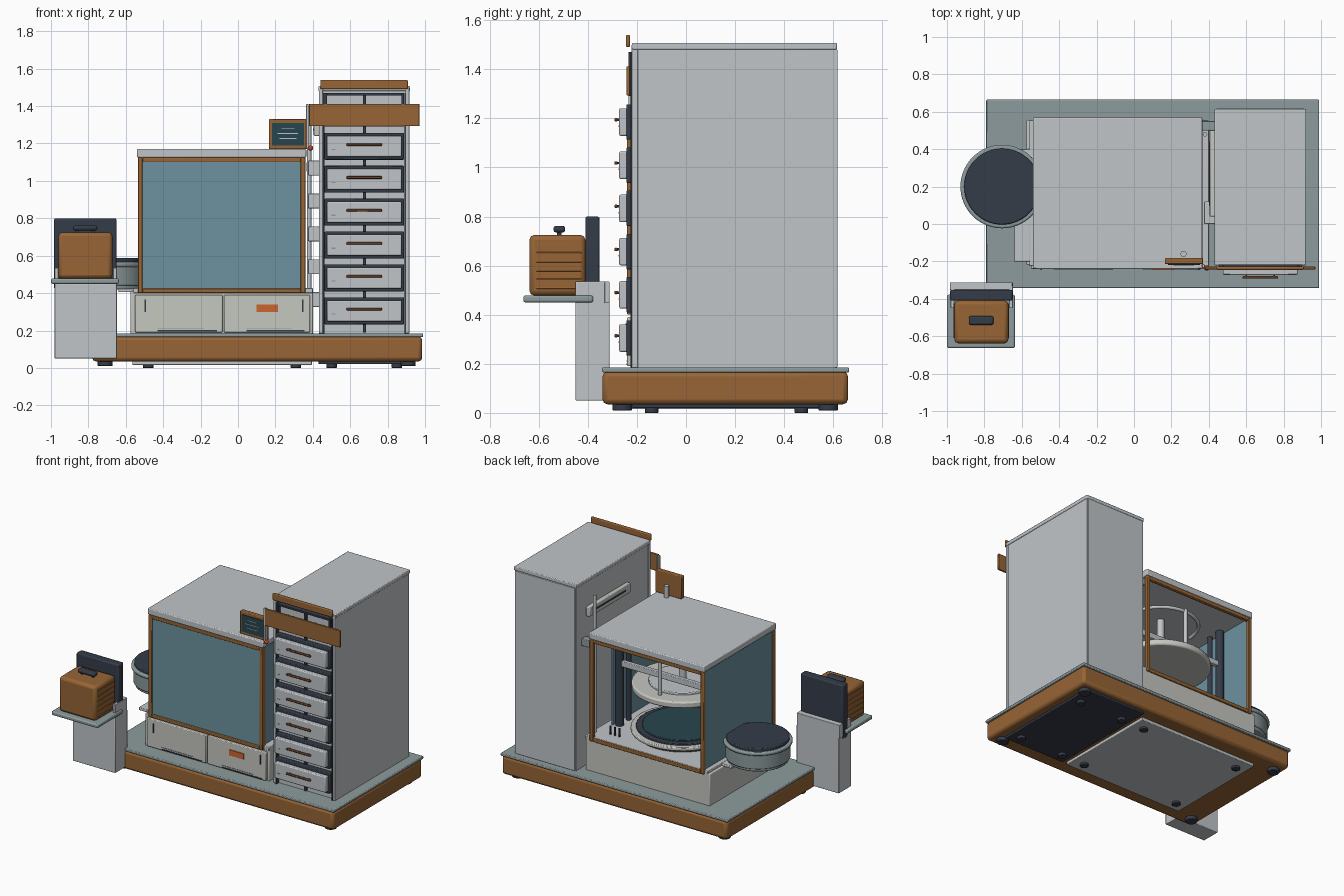
import bpy, math
from mathutils import Vector

if "Cube" in bpy.data.objects:
    bpy.data.objects.remove(bpy.data.objects["Cube"])


def mat(name, r, g, b):
    m = bpy.data.materials.new(name)
    m.diffuse_color = (r, g, b, 1)
    m.use_nodes = True
    m.node_tree.nodes["Principled BSDF"].inputs["Base Color"].default_value = m.diffuse_color
    return m


WOOD = mat("wood", .31, .13, .036)
DARK = mat("dark", .035, .045, .065)
GLASS = mat("glass", .15, .29, .35)
SLATE = mat("slate", .27, .33, .34)
LIGHT = mat("light", .53, .56, .58)
CREAM = mat("cream", .56, .57, .53)
SCREEN = mat("screen", .02, .06, .075)
RED = mat("red", .55, .05, .02)
ORANGE = mat("orange", .6, .13, .03)
HANDLE = mat("handle_wood", .13, .05, .02)


def finish(o, name, m, bevel=0, seg=2):
    o.name = name
    if m:
        o.data.materials.append(m)
    if bevel:
        b = o.modifiers.new("bevel", 'BEVEL')
        b.width, b.segments, b.limit_method = bevel, seg, 'ANGLE'
        bpy.ops.object.shade_smooth_by_angle(angle=math.radians(35))
    return o


def box(name, x0, x1, y0, y1, z0, z1, m=None, bevel=0):
    bpy.ops.mesh.primitive_cube_add(size=1, location=((x0+x1)/2, (y0+y1)/2, (z0+z1)/2))
    o = bpy.context.object
    o.scale = (x1-x0, y1-y0, z1-z0)
    bpy.ops.object.transform_apply(location=False, rotation=False, scale=True)
    return finish(o, name, m, bevel)


def cyl(name, x, y, z0, z1, r, m=None, bevel=0, n=48):
    bpy.ops.mesh.primitive_cylinder_add(vertices=n, radius=r, depth=z1-z0, location=(x, y, (z0+z1)/2))
    bpy.ops.object.shade_smooth_by_angle(angle=math.radians(35))
    return finish(bpy.context.object, name, m, bevel)


def tube(name, pts, r, m):
    c = bpy.data.curves.new(name, 'CURVE')
    c.dimensions, c.bevel_depth, c.bevel_resolution, c.use_fill_caps = '3D', r, 3, True
    s = c.splines.new('POLY')
    s.points.add(len(pts)-1)
    for p, q in zip(s.points, pts):
        p.co = (*q, 1)
    o = bpy.data.objects.new(name, c)
    bpy.context.collection.objects.link(o)
    c.materials.append(m)


def frame(name, x0, x1, y0, y1, z0, z1, t, m, bevel=.004):
    box(name+"_left", x0, x0+t, y0, y1, z0, z1, m, bevel)
    box(name+"_right", x1-t, x1, y0, y1, z0, z1, m, bevel)
    box(name+"_bottom", x0+t, x1-t, y0, y1, z0, z0+t, m, bevel)
    box(name+"_top", x0+t, x1-t, y0, y1, z1-t, z1, m, bevel)


# base plinth, counter slab, under panels and feet
box("base_plinth", -.78, .985, -.34, .66, .035, .168, WOOD, .02)
box("base_counter", -.79, .99, -.342, .665, .165, .185, SLATE, .005)
box("under_panel_oven", -.565, .395, -.22, .555, .015, .04, LIGHT, .004)
box("under_panel_tower", .43, .92, -.22, .615, .02, .04, DARK, .004)
for x in (-.71, .91):
    for y in (-.26, .58):
        cyl("outer_foot", x, y, .01, .04, .04, DARK, .004, 24)
for xs in ((-.48, .31), (.5, .85)):
    for x in xs:
        for y in (-.14, .47):
            cyl("inner_foot", x, y, 0, .03, .028, DARK, .003, 24)

# oven pedestal with front service panels
box("oven_pedestal", -.575, .4, -.22, .555, .18, .41, CREAM, .006)
box("pedestal_ledge", -.56, .4, -.225, .555, .4, .428, LIGHT, .004)
for x0, x1 in ((-.55, -.083), (-.075, .385)):
    box("service_panel", x0, x1, -.24, -.21, .19, .39, CREAM, .005)
    box("panel_grip_line", x0+.12, x1-.03, -.243, -.235, .196, .202, DARK)
    box("panel_seam", x0+.12, x1-.1, -.243, -.238, .21, .213, SLATE)
for x in (-.495, .345):
    box("panel_latch", x-.004, x+.004, -.246, -.236, .3, .365, DARK)
box("warning_plate", .1, .215, -.246, -.236, .3, .34, ORANGE)

# oven chamber: roof, wooden frames, glass walls
box("oven_roof", -.54, .365, -.24, .57, 1.125, 1.17, LIGHT, .006)
frame("front_frame", -.535, .36, -.24, -.205, .4, 1.125, .025, WOOD)
frame("back_frame", -.535, .36, .54, .567, .4, 1.125, .025, WOOD)
box("front_glass", -.512, .337, -.232, -.22, .42, 1.105, GLASS)
box("left_glass", -.53, -.52, -.21, .545, .42, 1.125, GLASS)
box("right_glass", .342, .352, -.21, .33, .42, 1.125, GLASS)

# press mechanism inside the oven
cx, cy = -.09, .165
cyl("lower_plate_base", cx, cy, .42, .455, .3, DARK)
cyl("lower_plate_rim", cx, cy, .45, .475, .335, CREAM, .006)
cyl("lower_plate_ring", cx, cy, .47, .485, .3, DARK, .004)
cyl("lower_plate_surface", cx, cy, .48, .495, .26, SCREEN, .004)
cyl("upper_plate", cx, cy, .75, .795, .33, CREAM, .01)
cyl("upper_plate_cap", cx, cy, .79, .81, .22, LIGHT, .005)
for x in (-.485, .31):
    cyl("press_post", x, .3, .42, 1.12, .028, DARK, 0, 24)
    cyl("press_post_slim", x, .2, .42, 1.12, .018, DARK, 0, 24)
box("press_beam", -.5, .325, .285, .315, .85, .89, LIGHT, .004)
cyl("press_rod", cx, .42, .79, 1.09, .014, LIGHT, 0, 20)
cyl("press_spindle", cx, cy, .8, 1.12, .025, LIGHT, 0, 24)
tube("heater_arc", [(cx+.25*math.cos(math.pi*i/20), cy+.25*math.sin(math.pi*i/20), 1.08)
                    for i in range(21)], .012, LIGHT)
for i in range(3):
    box("tool_prong", .2+.035*i, .208+.035*i, .45, .458, .42, .49, DARK)

# control screen on the roof
box("screen_frame", .165, .37, -.215, -.182, 1.17, 1.33, WOOD, .005)
box("screen_panel", .182, .353, -.22, -.21, 1.19, 1.31, SCREEN)
for i, w in enumerate((.09, .11, .07)):
    box("screen_bar", .267-w/2, .267+w/2, -.223, -.219, 1.225+.027*i, 1.229+.027*i, LIGHT)
cyl("screen_post", .265, -.16, 1.16, 1.25, .016, LIGHT, 0, 20)

# drawer tower
box("tower_body", .435, .915, -.2, .61, .18, 1.48, LIGHT)
box("tower_back_panel", .44, .91, .6, .617, .185, 1.48, LIGHT, .003)
box("tower_top", .43, .92, -.22, .615, 1.48, 1.507, LIGHT, .005)
for x in (.432, .895):
    box("tower_front_post", x, x+.022, -.222, -.195, .185, 1.5, LIGHT, .003)
    box("tower_post_trim", x-.004 if x > .6 else x+.022, x+.004 if x > .6 else x+.03,
        -.226, -.2, .185, 1.47, DARK)
box("tower_centre_strip", .668, .684, -.215, -.198, .19, 1.47, DARK)
box("tower_cornice", .44, .908, -.245, -.228, 1.49, 1.54, WOOD, .006)
frame("upper_bay", .462, .888, -.235, -.2, 1.29, 1.47, .014, DARK, .002)
for i in range(6):
    z = .305 + .176*i
    box("drawer_frame", .462, .888, -.243, -.2, z-.072, z+.072, DARK, .005)
    box("drawer_face", .475, .875, -.272, -.235, z-.056, z+.056, LIGHT, .006)
    box("drawer_handle", .58, .77, -.292, -.278, z+.002, z+.016, HANDLE, .005)
    for x in (.6, .75):
        box("drawer_handle_stem", x-.005, x+.005, -.282, -.268, z+.004, z+.014, DARK)
    box("drawer_tag", .5, .52, -.274, -.27, z-.02, z-.014, SLATE)
    if i < 5:
        box("tower_side_bracket", .375, .436, 0, .12, z+.02, z+.1, LIGHT, .004)

# sign board, side rail, riser pipe and indicator
box("sign_board", .38, .97, -.242, -.228, 1.293, 1.412, WOOD, .003)
box("side_tray", .405, .436, .04, .5, 1.24, 1.31, CREAM, .006)
box("side_tray_slot", .401, .407, .1, .44, 1.27, 1.28, DARK)
cyl("riser_pipe", .38, .48, .2, 1.4, .012, LIGHT, 0, 20)
box("pipe_clamp", .365, .436, .5, .55, 1.05, 1.1, SLATE, .004)
box("sign_post", .364, .378, -.235, -.215, 1.17, 1.41, LIGHT, .003)
bpy.ops.mesh.primitive_uv_sphere_add(segments=20, ring_count=12, radius=.014, location=(.388, -.235, 1.175))
bpy.ops.object.shade_smooth()
finish(bpy.context.object, "indicator_lamp", RED)

# batter drum on the left
dx, dy = -.705, .2
cyl("drum_bottom", dx, dy, .42, .45, .2, SLATE, .006, 64)
cyl("drum_body", dx, dy, .44, .545, .21, SLATE, .006, 64)
cyl("drum_rim", dx, dy, .54, .565, .223, SLATE, .008, 64)
cyl("drum_lid", dx, dy, .56, .587, .203, DARK, .006, 64)
box("drum_bracket", -.64, -.53, -.2, .4, .405, .425, LIGHT, .004)

# side stand with tray and bread box
box("stand_body", -.98, -.648, -.45, -.312, .05, .45, LIGHT, .004)
box("stand_back", -.985, -.65, -.352, -.312, .44, .535, LIGHT, .003)
for x in (-.98, -.668):
    box("stand_cheek", x, x+.02, -.45, -.33, .44, .535, LIGHT, .003)
box("stand_back_plate", -.983, -.65, -.41, -.352, .42, .8, DARK, .008)
box("stand_tray", -1, -.637, -.663, -.378, .45, .478, SLATE, .008)
box("bread_box", -.96, -.672, -.638, -.41, .478, .725, WOOD, .02)
for i in range(6):
    for x in (-.96, -.672):
        box("box_side_rib", x-.004, x+.004, -.61, -.425, .505+.036*i, .511+.036*i, WOOD, .002)
box("box_handle", -.883, -.752, -.54, -.492, .735, .762, DARK, .01)
for x in (-.86, -.775):
    box("box_handle_stem", x-.008, x+.008, -.525, -.507, .72, .74, DARK)
